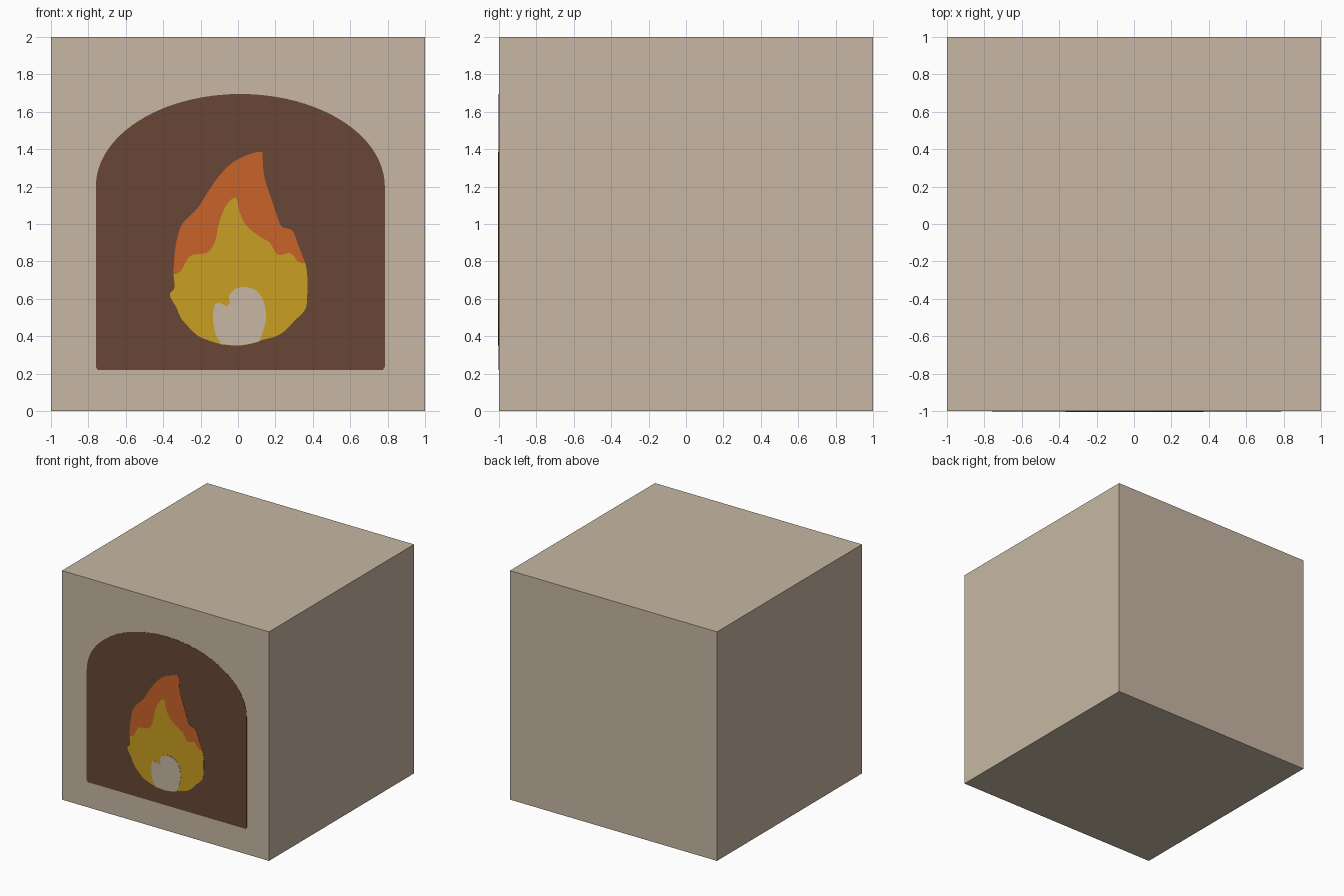
import bpy, bmesh, math
from mathutils import Vector

if "Cube" in bpy.data.objects:
    bpy.data.objects.remove(bpy.data.objects["Cube"])


def material(name, rgb):
    m = bpy.data.materials.new(name)
    m.diffuse_color = (*rgb, 1)
    m.use_nodes = True
    m.node_tree.nodes["Principled BSDF"].inputs["Base Color"].default_value = m.diffuse_color
    return m


stone = material("beige stone", (0.571, 0.474, 0.366))
brown = material("dark brown", (0.138, 0.061, 0.037))
orange = material("orange", (0.578, 0.127, 0.024))
yellow = material("yellow", (0.578, 0.342, 0.016))


def smooth(points, steps=4):
    """Catmull-Rom curve through an open run of (x, z) points."""
    p = [Vector(q) for q in points]
    p = [p[0]] + p + [p[-1]]
    out = []
    for a, b, c, d in zip(p, p[1:], p[2:], p[3:]):
        for i in range(steps):
            t = i / steps
            out.append(0.5 * (2 * b + (c - a) * t + (2 * a - 5 * b + 4 * c - d) * t * t
                              + (3 * b - a - 3 * c + d) * t ** 3))
    return out + [p[-1]]


def plate(name, outline, height, mat):
    """Thin painted plate on the front face of the block."""
    bm = bmesh.new()
    face = bm.faces.new([bm.verts.new((x, -0.999, z)) for x, z in outline])
    ext = bmesh.ops.extrude_face_region(bm, geom=[face])
    verts = [v for v in ext["geom"] if isinstance(v, bmesh.types.BMVert)]
    bmesh.ops.translate(bm, verts=verts, vec=(0, -0.001 - height, 0))
    bmesh.ops.recalc_face_normals(bm, faces=bm.faces)
    me = bpy.data.meshes.new(name)
    bm.to_mesh(me)
    bm.free()
    me.materials.append(mat)
    bpy.context.collection.objects.link(bpy.data.objects.new(name, me))


# Stone block
bpy.ops.mesh.primitive_cube_add(size=2, location=(0, 0, 1))
block = bpy.context.object
block.name = "stone_block"
block.data.materials.append(stone)

# Arched hearth opening with clipped bottom corners
arch = [(-0.75, 0.22), (0.775, 0.22), (0.785, 0.235)]
arch += [(0.0125 + 0.7725 * math.cos(math.pi * i / 48),
          1.2 + 0.495 * math.sin(math.pi * i / 48)) for i in range(49)]
arch += [(-0.76, 0.235)]
plate("hearth_opening", arch, 0.002, brown)

# Flame edges, each running left to right between the same two ends
crown = smooth([(-.345, .73), (-.34, .83), (-.325, .925), (-.295, 1.005), (-.22, 1.08),
                (-.165, 1.165), (-.11, 1.245), (-.04, 1.32), (.04, 1.365), (.1, 1.385)])
crown += smooth([(.13, 1.385), (.14, 1.255), (.175, 1.145), (.21, 1.04), (.235, .985),
                 (.29, .965), (.325, .88), (.36, .79)])
ridge = smooth([(-.345, .73), (-.305, .75), (-.255, .83), (-.17, .845), (-.125, .9),
                (-.1, 1.01), (-.06, 1.105), (-.01, 1.14), (.005, 1.075), (.045, .99),
                (.13, .925), (.17, .9), (.215, .835), (.28, .845), (.32, .8), (.36, .79)])
bowl = smooth([(-.345, .73), (-.34, .66), (-.365, .62), (-.33, .555), (-.3, .49),
               (-.23, .415), (-.19, .39), (-.1, .36), (0, .35), (.09, .365), (.13, .38),
               (.225, .41), (.305, .485), (.36, .545), (.37, .615), (.37, .73), (.36, .79)])
plate("outer_flame", crown + ridge[-2:0:-1], 0.004, orange)
plate("inner_flame", ridge + bowl[-2:0:-1], 0.004, yellow)

# Pale flame core
core = smooth([(-.09, .357), (-.123, .42), (-.134, .51), (-.123, .567), (-.096, .578),
               (-.064, .562), (-.043, .578), (-.048, .615), (-.016, .652), (.037, .663),
               (.1, .642), (.139, .583), (.15, .497), (.134, .428), (.115, .373)])
plate("flame_core", core + [Vector((.06, .358)), Vector((0, .35))], 0.006, stone)
